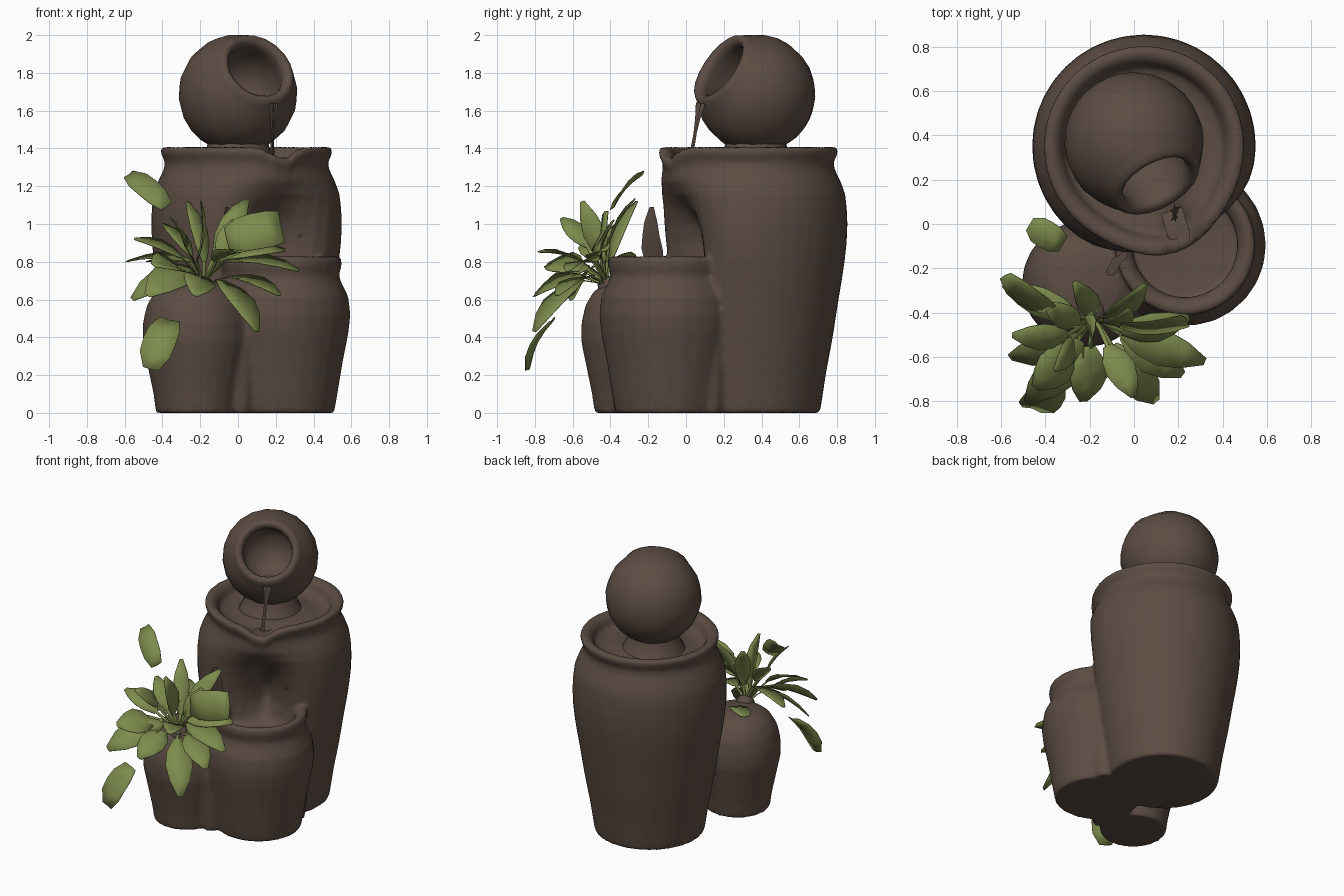
import bpy, bmesh, math
from mathutils import Vector, Matrix


def material(name, col):
    m = bpy.data.materials.new(name)
    m.diffuse_color = (*col, 1)
    return m


BROWN = material("brown clay", (0.105, 0.073, 0.056))
GREEN = material("leaf green", (0.205, 0.26, 0.075))


def finish(name, bm, mat, angle=60):
    bmesh.ops.remove_doubles(bm, verts=bm.verts, dist=0.0005)
    me = bpy.data.meshes.new(name)
    bm.to_mesh(me)
    bm.free()
    me.materials.append(mat)
    ob = bpy.data.objects.new(name, me)
    bpy.context.collection.objects.link(ob)
    bpy.ops.object.select_all(action='DESELECT')
    ob.select_set(True)
    bpy.context.view_layer.objects.active = ob
    bpy.ops.object.shade_smooth_by_angle(angle=math.radians(angle))
    return ob


def lathe(name, profile, centre, sides, axis=(0, 0, 1), deform=None):
    """Spin (radius, height) points about an axis through centre."""
    bm = bmesh.new()
    rot = Vector((0, 0, 1)).rotation_difference(Vector(axis)).to_matrix().to_4x4()
    mat = Matrix.Translation(centre) @ rot
    rings = []
    for r, z in profile:
        ring = []
        for i in range(sides):
            a = 2 * math.pi * i / sides
            rr, zz = deform(r, z, a) if deform else (r, z)
            ring.append(bm.verts.new(mat @ Vector((rr * math.cos(a), rr * math.sin(a), zz))))
        rings.append(ring)
    for lo, hi in zip(rings, rings[1:]):
        for i in range(sides):
            j = (i + 1) % sides
            bm.faces.new((lo[i], lo[j], hi[j], hi[i]))
    return finish(name, bm, BROWN)


# Large jar: spout dip in the rim, and a hollow scooped out below the spout
SPOUT = math.atan2(-0.43, 0.17)


def ramp(x, a, b):
    t = min(1, max(0, (x - a) / (b - a)))
    return t * t * (3 - 2 * t)


def scoop(r, z, a):
    d = (a - SPOUT + math.pi) % (2 * math.pi) - math.pi
    if r > 0.3:
        r += 0.05 * ramp(z, 1.1, 1.33) * math.exp(-((d + 0.1) / 0.5) ** 2)
        w = ramp(z, 0.5, 0.8) * (1 - ramp(z, 0.88, 1.29))
        r -= 0.27 * w * math.exp(-((d - 0.03) / 0.45) ** 2)
        if z > 1.29:
            z -= 0.07 * math.exp(-((d - 0.05) / 0.17) ** 2)
    return r, z


jar = [(0, 0), (0.36, 0), (0.372, 0.08), (0.39, 0.2), (0.427, 0.4), (0.458, 0.6),
       (0.475, 0.7), (0.49, 0.8), (0.501, 0.9), (0.505, 1.0), (0.502, 1.08), (0.493, 1.16),
       (0.467, 1.23), (0.437, 1.29), (0.432, 1.33), (0.453, 1.37), (0.453, 1.405),
       (0.41, 1.41), (0.375, 1.38), (0.36, 1.33), (0.29, 1.31), (0.2, 1.33), (0, 1.33)]
pots = [lathe("large_jar", jar, (0.045, 0.35, 0), 40, deform=scoop)]

# Right pot with open mouth
pots.append(lathe("right_pot", [
    (0, 0), (0.28, 0), (0.297, 0.1), (0.327, 0.28), (0.355, 0.42), (0.366, 0.52),
    (0.354, 0.62), (0.317, 0.69), (0.305, 0.73), (0.32, 0.78), (0.317, 0.825),
    (0.28, 0.83), (0.245, 0.80), (0.235, 0.75), (0.25, 0.66), (0, 0.64)], (0.23, -0.095, 0), 26))

# Left pot with a closed shoulder
pots.append(lathe("left_pot", [
    (0, 0), (0.215, 0), (0.228, 0.1), (0.253, 0.22), (0.286, 0.38), (0.284, 0.48),
    (0.263, 0.57), (0.222, 0.64), (0.16, 0.685), (0.08, 0.70), (0, 0.70)], (-0.22, -0.27, 0), 24))

# Clay that fills the valleys where the pots join
for x, y, top in ((0.01, -0.32, 0.62), (0.37, 0.13, 0.72)):
    pots.append(lathe("join", [(0, 0), (0.06, 0), (0.08, top * 0.3), (0.1, top * 0.65),
                               (0.08, top * 0.9), (0, top)], (x, y, 0), 12))

# Weld the pots into one soft clay body
for ob in pots:
    ob.select_set(True)
bpy.context.view_layer.objects.active = pots[0]
bpy.ops.object.join()
body = bpy.context.view_layer.objects.active
body.name = "joined_pots"
body.modifiers.clear()
weld = body.modifiers.new("weld", 'REMESH')
weld.mode = 'VOXEL'
weld.voxel_size = 0.014
weld.use_smooth_shade = True
soft = body.modifiers.new("soften", 'SMOOTH')
soft.factor = 0.5
soft.iterations = 8
thin = body.modifiers.new("simplify", 'DECIMATE')
thin.ratio = 0.2

# Neck under the round pot
lathe("round_pot_neck", [(0.22, 1.30), (0.185, 1.36), (0.165, 1.41), (0.155, 1.45), (0.18, 1.52),
                         (0.0, 1.56)], (0.0, 0.37, 0), 20)

# Round pot, tipped forward with a thick-lipped mouth
R = 0.315
ball = [(R * math.sin(t), -R * math.cos(t)) for t in [math.pi * k / 14 for k in range(11)]]
ball += [(0.222, 0.228), (0.207, 0.255), (0.185, 0.258), (0.165, 0.24), (0.16, 0.21),
         (0.18, 0.14), (0.19, 0.05), (0.15, -0.08), (0, -0.13)]
lathe("round_pot", ball, (0.0, 0.37, 1.69), 20, axis=Vector((0.41, -0.74, 0.53)).normalized())


# Strips and leaves share one builder: folded blade from base to tip
def blade(bm, base, tip, width, hint=(0.35, -0.4, 0.9), arch=0.06, shape=(0.3, 0.85, 1, 0.75, 0.2)):
    base, tip = Vector(base), Vector(tip)
    d = tip - base
    side = d.cross(Vector(hint)).normalized()
    up = side.cross(d).normalized()
    rows = []
    for k, s in enumerate(shape):
        t = k / (len(shape) - 1)
        p = base + d * t + up * (arch * d.length * math.sin(math.pi * t))
        h = side * width * s / 2
        lift = up * width * s * 0.1
        rows.append([bm.verts.new(q) for q in (p - h + lift, p, p + h + lift)])
    for a, b in zip(rows, rows[1:]):
        for i in (0, 1):
            bm.faces.new((a[i], a[i + 1], b[i + 1], b[i]))


# Trickle from the round pot to the spout
bm = bmesh.new()
for hint in ((0.4, -1, 0), (1, 0.4, 0)):
    blade(bm, (0.185, 0.075, 1.64), (0.18, 0.02, 1.32), 0.03, hint, 0.0, (1.8, 1, 0.6, 0.7, 1.3))
blade(bm, (0.17, 0.06, 1.325), (0.215, -0.09, 1.345), 0.1, (0, 0, 1), 0.05, (1, 1, 1, 1, 0.8))
finish("trickle", bm, BROWN)

# Withered sheet behind the plant
bm = bmesh.new()
blade(bm, (-0.1, -0.16, 0.80), (-0.06, -0.18, 1.09), 0.14, (0.8, -0.6, 0), 0.05, (0.9, 1, 0.8, 0.6, 0.2))
finish("withered_leaf", bm, BROWN)

# Plant: base, tip, width of each leaf
leaves = [
    ((-0.22, -0.42, 0.80), (-0.20, -0.55, 1.12), 0.12),
    ((-0.12, -0.42, 0.85), (0.05, -0.27, 1.13), 0.12),
    ((-0.06, -0.48, 0.80), (0.32, -0.62, 0.75), 0.17),
    ((-0.06, -0.48, 0.82), (0.25, -0.42, 0.86), 0.15),
    ((-0.10, -0.55, 0.70), (0.10, -0.80, 0.43), 0.18),
    ((-0.05, -0.50, 0.72), (0.22, -0.68, 0.62), 0.17),
    ((-0.25, -0.42, 0.80), (-0.59, -0.27, 0.80), 0.14),
    ((-0.25, -0.50, 0.76), (-0.56, -0.60, 0.60), 0.17),
    ((-0.25, -0.52, 0.76), (-0.48, -0.80, 0.62), 0.21),
    ((-0.25, -0.45, 0.83), (-0.40, -0.36, 1.00), 0.12),
    ((-0.20, -0.55, 0.72), (-0.23, -0.80, 0.62), 0.18),
    ((-0.30, -0.50, 0.82), (-0.55, -0.50, 0.92), 0.13),
    ((-0.12, -0.55, 0.80), (0.00, -0.78, 0.85), 0.14),
    ((-0.28, -0.52, 0.88), (-0.36, -0.66, 1.03), 0.11),
    ((-0.18, -0.40, 0.80), (-0.27, -0.26, 1.12), 0.11),
    ((-0.30, -0.55, 0.76), (-0.45, -0.74, 0.78), 0.20),
    ((-0.10, -0.45, 0.82), (-0.02, -0.38, 1.02), 0.11),
]
crown = Vector((-0.19, -0.41, 0.66))
bm = bmesh.new()
for base, tip, w in leaves:
    blade(bm, base, tip, w)
    blade(bm, crown, base, 0.02, shape=(1, 1, 1))
# broad upright leaf, hanging leaf and two outlying leaves
BROAD = (0.6, 0.95, 1, 0.95, 0.5)
blade(bm, (-0.06, -0.45, 0.92), (0.23, -0.42, 0.98), 0.20, (0, -1, 0.3), 0.05, (0.6, 0.95, 1, 1, 0.9))
blade(bm, (-0.36, -0.70, 0.49), (-0.46, -0.83, 0.23), 0.18, (-0.2, -1, 0.4), 0.08, BROAD)
blade(bm, (-0.38, -0.38, 1.09), (-0.58, -0.23, 1.26), 0.13, (0, -0.8, 0.6), 0.06, BROAD)
blade(bm, (-0.32, -0.09, 0.80), (-0.47, 0.00, 0.80), 0.13, shape=BROAD)
ob = finish("plant_leaves", bm, GREEN, 40)
# a hair of thickness, so both sides of each leaf face outward
solid = ob.modifiers.new("thickness", 'SOLIDIFY')
solid.thickness = 0.004
solid.offset = 0

# Root clump where the stems meet
lathe("plant_crown", [(0, -0.06), (0.06, -0.04), (0.07, 0), (0.05, 0.05), (0, 0.07)],
      (-0.19, -0.40, 0.66), 8, axis=Vector((0, -0.5, 0.87)))
